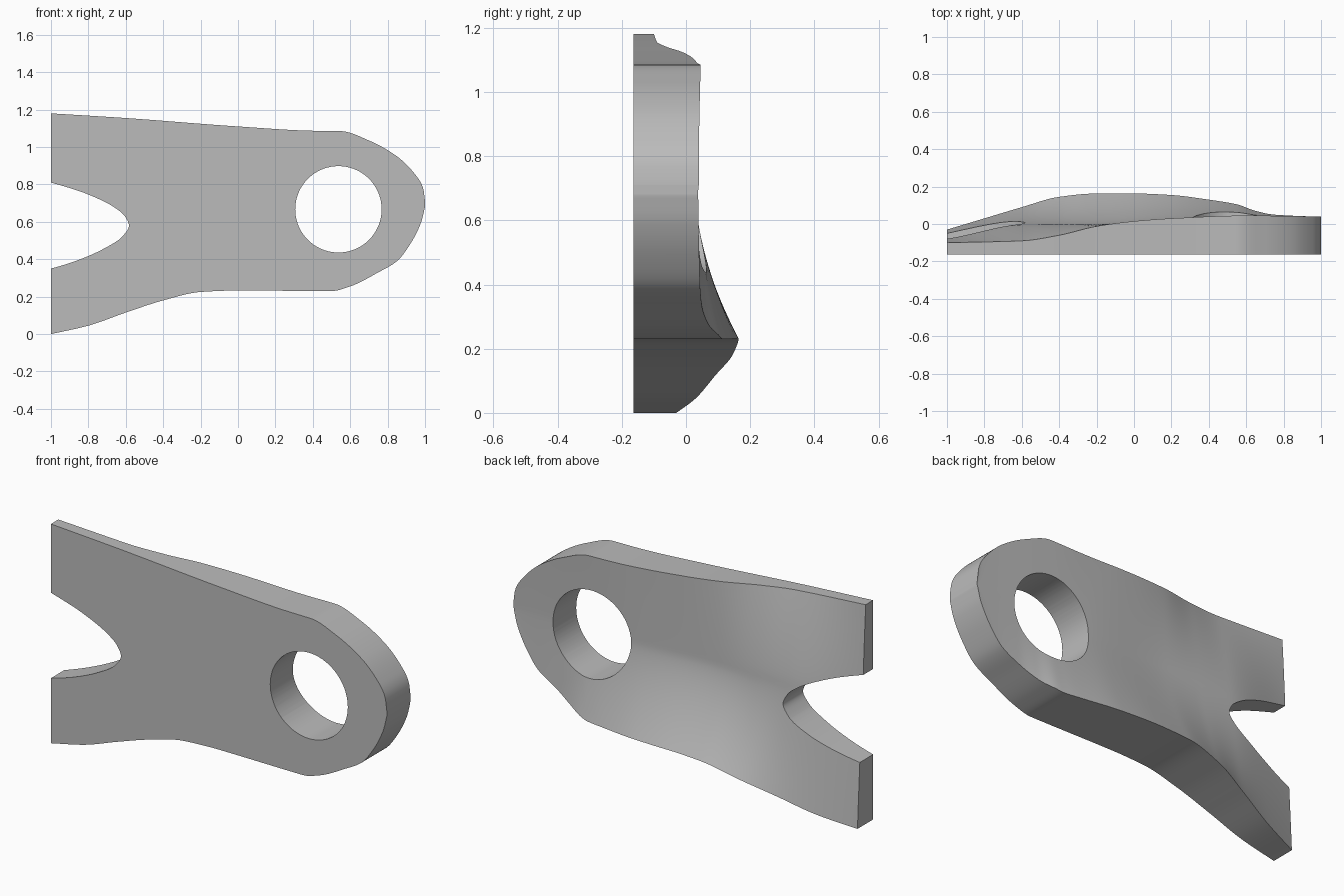
import bpy
import bmesh
import math

cube = bpy.data.objects.get("Cube")
if cube:
    bpy.data.objects.remove(cube, do_unlink=True)

FRONT, MID = -0.163, 0.68
COLUMNS, ROWS = 110, 44


def smooth_function(pts):
    """Monotone cubic through (x, value) points."""
    xs, vs = zip(*pts)
    sec = [(vs[i + 1] - vs[i]) / (xs[i + 1] - xs[i]) for i in range(len(xs) - 1)]
    slope = [sec[0]]
    for a, b in zip(sec, sec[1:]):
        slope.append(2 * a * b / (a + b) if a * b > 0 else 0)
    slope.append(sec[-1])

    def value(x):
        i = max(k for k in range(len(sec)) if k == 0 or xs[k] <= x)
        h = xs[i + 1] - xs[i]
        t = (x - xs[i]) / h
        return ((2*t**3 - 3*t**2 + 1) * vs[i] + (3*t**2 - 2*t**3) * vs[i + 1]
                + h * ((t**3 - 2*t**2 + t) * slope[i] + (t**3 - t**2) * slope[i + 1]))
    return value


# Outline heights along the length
top_z = smooth_function([(-1, 1.18), (-.6, 1.155), (0, 1.11), (.4, 1.087), (.55, 1.085),
                         (.7, 1.035), (.85, .95), (.95, .85), (.99, .78), (1, .71)])
low_z = smooth_function([(-1, 0), (-.8, .045), (-.6, .115), (-.4, .18), (-.2, .225),
                         (0, .233), (.5, .23), (.6, .255), (.75, .33), (.85, .39),
                         (.92, .48), (.98, .6), (1, .68)])
# Depth of the back along the top edge, the middle and the bottom edge
top_y = smooth_function([(-1, -.1), (-.6, -.09), (-.4, -.06), (-.2, -.012), (0, .015),
                         (.2, .03), (.6, .045), (1, .04)])
mid_y = smooth_function([(-1, -.075), (-.6, -.004), (-.2, 0), (.3, .028), (1, .037)])
low_y = smooth_function([(-1, -.03), (-.8, .03), (-.6, .09), (-.4, .145), (-.2, .163),
                         (0, .163), (.2, .155), (.4, .13), (.55, .105), (.65, .07),
                         (.75, .05), (1, .038)])


def back_depth(x, z):
    m = mid_y(x)
    if z >= MID:
        s = min(1, (z - MID) / max(top_z(x) - MID, .001))
        return m + (top_y(x) - m) * s ** 1.3
    s = min(1, (MID - z) / max(MID - low_z(x), .001))
    power = 1.5 - .7 * max(0, (-.4 - x) / .6)
    return m + (low_y(x) - m) * s ** power


def new_object(name, bm):
    bmesh.ops.recalc_face_normals(bm, faces=bm.faces)
    mesh = bpy.data.meshes.new(name)
    bm.to_mesh(mesh)
    bm.free()
    obj = bpy.data.objects.new(name, mesh)
    bpy.context.collection.objects.link(obj)
    return obj


def prism(name, outline):
    """Cutter running through the plate along y."""
    bm = bmesh.new()
    face = bm.faces.new([bm.verts.new((x, -.5, z)) for x, z in outline])
    moved = bmesh.ops.extrude_face_region(bm, geom=[face])["geom"]
    verts = [v for v in moved if isinstance(v, bmesh.types.BMVert)]
    bmesh.ops.translate(bm, verts=verts, vec=(0, 1, 0))
    return new_object(name, bm)


# Plate body: flat front, sculpted back, closed around the rim
bm = bmesh.new()
front, back = [], []
for i in range(COLUMNS + 1):
    x = 1 - 2 * (1 - i / COLUMNS) ** 1.4
    lo, hi = low_z(x), top_z(x)
    zs = [lo + (hi - lo) * j / ROWS for j in range(ROWS + 1)]
    front.append([bm.verts.new((x, FRONT, z)) for z in zs])
    back.append([bm.verts.new((x, back_depth(x, z), z)) for z in zs])
for grid in (front, back):
    for a, b in zip(grid, grid[1:]):
        for j in range(ROWS):
            bm.faces.new((a[j], b[j], b[j + 1], a[j + 1]))
for j in (0, ROWS):
    for i in range(COLUMNS):
        bm.faces.new((front[i][j], front[i + 1][j], back[i + 1][j], back[i][j]))
for i in (0, COLUMNS):
    for j in range(ROWS):
        bm.faces.new((front[i][j], front[i][j + 1], back[i][j + 1], back[i][j]))
plate = new_object("bracket_plate", bm)

# Round hole and the curved notch between the two prongs
hole = prism("hole_cutter", [(.537 + .231 * math.cos(a), .667 + .231 * math.sin(a))
                             for a in (math.tau * k / 72 for k in range(72))])
notch_x = smooth_function([(.3, -1.2), (.35, -1), (.39, -.87), (.45, -.73), (.52, -.62),
                           (.58, -.583), (.63, -.605), (.68, -.665), (.75, -.81),
                           (.81, -1), (.86, -1.2)])
notch = prism("notch_cutter", [(notch_x(z), z) for z in
                               (.3 + .56 * k / 64 for k in range(65))])

bpy.context.view_layer.objects.active = plate
for cutter in (hole, notch):
    cutter.hide_render = True
    mod = plate.modifiers.new("cut", "BOOLEAN")
    mod.operation, mod.solver, mod.object = "DIFFERENCE", "EXACT", cutter
    bpy.ops.object.modifier_apply(modifier=mod.name)
    bpy.data.objects.remove(cutter, do_unlink=True)

# Plain grey finish
grey = bpy.data.materials.new("plain_grey")
grey.use_nodes = True
colour = (.5, .5, .5, 1)
grey.diffuse_color = colour
grey.node_tree.nodes["Principled BSDF"].inputs["Base Color"].default_value = colour
plate.data.materials.clear()
plate.data.materials.append(grey)

bpy.ops.object.select_all(action="DESELECT")
plate.select_set(True)
bpy.ops.object.shade_smooth_by_angle(angle=math.radians(30))
